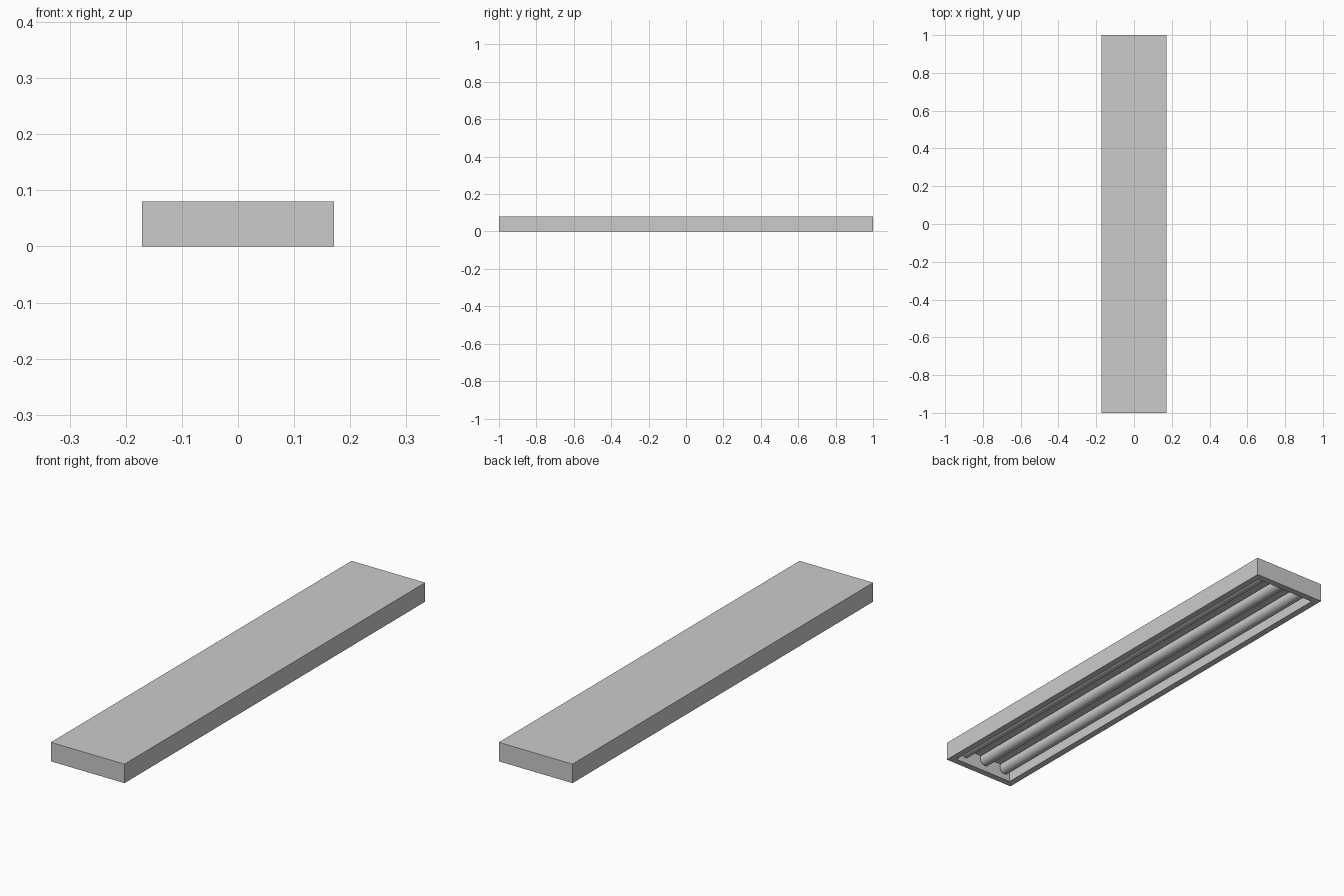
import bpy, bmesh
from mathutils import Matrix

if "Cube" in bpy.data.objects:
    bpy.data.objects.remove(bpy.data.objects["Cube"])

W, L, H = 0.343, 2.0, 0.08     # housing size
RIM, DEPTH = 0.04, 0.065       # rim width, recess depth
TUBE_R, TUBE_L, TUBE_X, TUBE_Z = 0.025, 1.92, 0.106, 0.042


def finish(name, bm):
    mesh = bpy.data.meshes.new(name)
    bm.to_mesh(mesh)
    bm.free()
    obj = bpy.data.objects.new(name, mesh)
    bpy.context.collection.objects.link(obj)
    return obj


# Housing: a box whose underside is inset to a rim and pushed up into a recess
bm = bmesh.new()
bmesh.ops.create_cube(bm, size=1, matrix=Matrix.Translation((0, 0, H / 2)) @ Matrix.Diagonal((W, L, H, 1)))
bottom = min(bm.faces, key=lambda f: f.calc_center_median().z)
bmesh.ops.inset_region(bm, faces=[bottom], thickness=RIM)
walls = bmesh.ops.extrude_discrete_faces(bm, faces=[bottom])
bmesh.ops.translate(bm, verts=walls["faces"][0].verts, vec=(0, 0, DEPTH))
bmesh.ops.recalc_face_normals(bm, faces=bm.faces)
finish("housing", bm)

for side, sx in (("left", -1), ("middle", 0), ("right", 1)):
    # Fluorescent tube lying along the recess
    bm = bmesh.new()
    place = Matrix.Translation((sx * TUBE_X, 0, TUBE_Z)) @ Matrix.Rotation(1.5707963, 4, 'X')
    bmesh.ops.create_cone(bm, cap_ends=True, segments=32, radius1=TUBE_R,
                          radius2=TUBE_R, depth=TUBE_L, matrix=place)
    tube = finish(side + "_tube", bm)
    bpy.context.view_layer.objects.active = tube
    tube.select_set(True)
    bpy.ops.object.shade_smooth_by_angle()
    tube.select_set(False)
